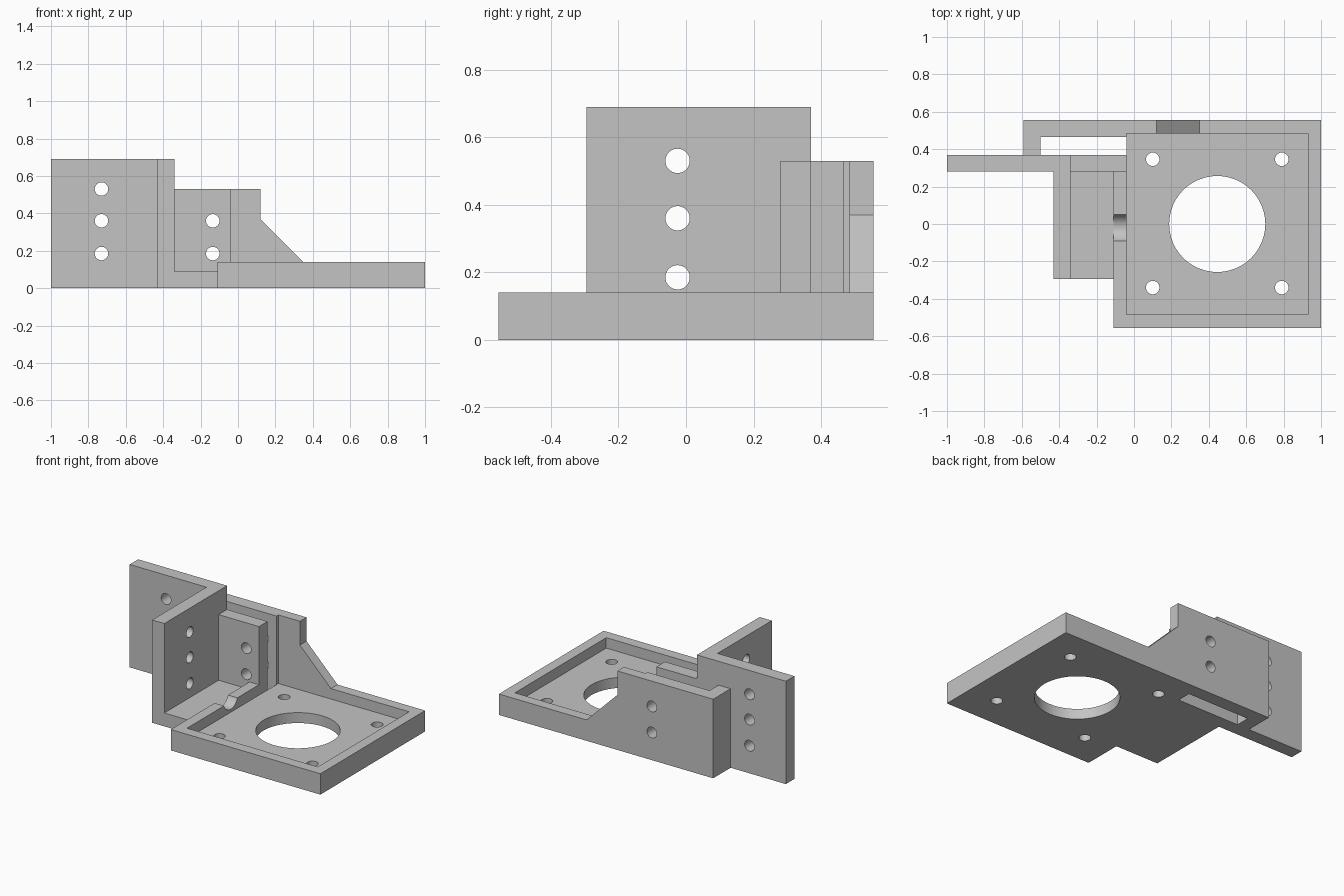
import bpy, bmesh, math
from mathutils import Vector

if "Cube" in bpy.data.objects:
    bpy.data.objects.remove(bpy.data.objects["Cube"])

grey = bpy.data.materials.new("plain grey")
grey.use_nodes = True
grey.diffuse_color = (0.55, 0.55, 0.55, 1)
grey.node_tree.nodes["Principled BSDF"].inputs["Base Color"].default_value = grey.diffuse_color


def finish(name, bm):
    bmesh.ops.recalc_face_normals(bm, faces=bm.faces)
    mesh = bpy.data.meshes.new(name)
    bm.to_mesh(mesh)
    bm.free()
    mesh.materials.append(grey)
    obj = bpy.data.objects.new(name, mesh)
    bpy.context.collection.objects.link(obj)
    return obj


def plate(name, outline, y0, y1):
    """Extrude an x-z outline along y."""
    bm = bmesh.new()
    face = bm.faces.new([bm.verts.new((x, y0, z)) for x, z in outline])
    grown = bmesh.ops.extrude_face_region(bm, geom=[face])["geom"]
    verts = [g for g in grown if isinstance(g, bmesh.types.BMVert)]
    bmesh.ops.translate(bm, verts=verts, vec=(0, y1 - y0, 0))
    return finish(name, bm)


def box(name, x, y, z):
    return plate(name, [(x[0], z[0]), (x[1], z[0]), (x[1], z[1]), (x[0], z[1])], *y)


def drill(center, axis, radius, length=0.4):
    bm = bmesh.new()
    bmesh.ops.create_cone(bm, cap_ends=True, segments=48, radius1=radius,
                          radius2=radius, depth=length)
    turn = Vector((0, 0, 1)).rotation_difference(Vector(axis)).to_matrix()
    bmesh.ops.rotate(bm, verts=bm.verts, matrix=turn)
    bmesh.ops.translate(bm, verts=bm.verts, vec=center)
    return finish("drill", bm)


def cut(obj, cutters):
    """Subtract every cutter, then discard it."""
    bpy.ops.object.select_all(action="DESELECT")
    bpy.context.view_layer.objects.active = obj
    obj.select_set(True)
    for cutter in cutters:
        cutter.hide_render = True
        mod = obj.modifiers.new("cut", "BOOLEAN")
        mod.operation = "DIFFERENCE"
        mod.solver = "EXACT"
        mod.object = cutter
        bpy.ops.object.modifier_apply(modifier=mod.name)
        bpy.data.objects.remove(cutter)
    bpy.ops.object.shade_smooth_by_angle(angle=math.radians(30))


RIM, TALL, MID = 0.14, 0.69, 0.53
X, Y, Z = (1, 0, 0), (0, 1, 0), (0, 0, 1)
HOLE = 0.036
heights = (0.185, 0.36, 0.53)


def recess():
    return box("recess", (-0.04, 0.93), (-0.483, 0.485), (0.07, 1))


# Motor tray with recess, large bore, corner holes, slot and rim channel
tray = box("motor_tray", (-0.11, 1), (-0.555, 0.555), (0, RIM))
cut(tray, [recess(),
           box("slot", (-0.3, -0.04), (0.37, 0.465), (-0.1, 1)),
           drill((0.445, 0, 0), Z, 0.257),
           drill((-0.075, -0.02, 0.165), X, 0.075, 0.2)]
    + [drill((0.445 + sx * 0.345, 0.003 + sy * 0.343, 0), Z, HOLE)
       for sx in (-1, 1) for sy in (-1, 1)])

# Floor joining the tray to the upright
box("bracket_floor", (-0.34, -0.11), (-0.295, 0.28), (0, 0.09))

# Tall angle bracket
upright = box("upright_plate", (-0.43, -0.34), (-0.295, 0.37), (0, TALL))
cut(upright, [drill((-0.385, -0.025, z), X, HOLE) for z in heights])
flange = box("mounting_flange", (-1, -0.43), (0.28, 0.37), (0, TALL))
cut(flange, [drill((-0.73, 0.32, z), Y, HOLE) for z in heights])

# Inner slot wall, resting on the tray rim at its end
inner = plate("inner_slot_wall", [(-0.34, 0), (-0.11, 0), (-0.11, RIM), (-0.04, RIM),
                                  (-0.04, MID), (-0.34, MID)], 0.28, 0.37)
cut(inner, [drill((-0.135, 0.32, z), Y, HOLE) for z in heights[:2]])

# Outer slot wall with sloping brace
outer = plate("outer_slot_wall", [(-0.59, 0), (-0.11, 0), (-0.11, RIM), (0.35, RIM),
                                  (0.12, 0.37), (0.12, MID), (-0.59, MID)], 0.465, 0.555)
cut(outer, [recess()] + [drill((-0.135, 0.5, z), Y, HOLE) for z in heights[:2]])

# Closed end of the slot
box("slot_end", (-0.59, -0.5), (0.37, 0.465), (0, MID))
